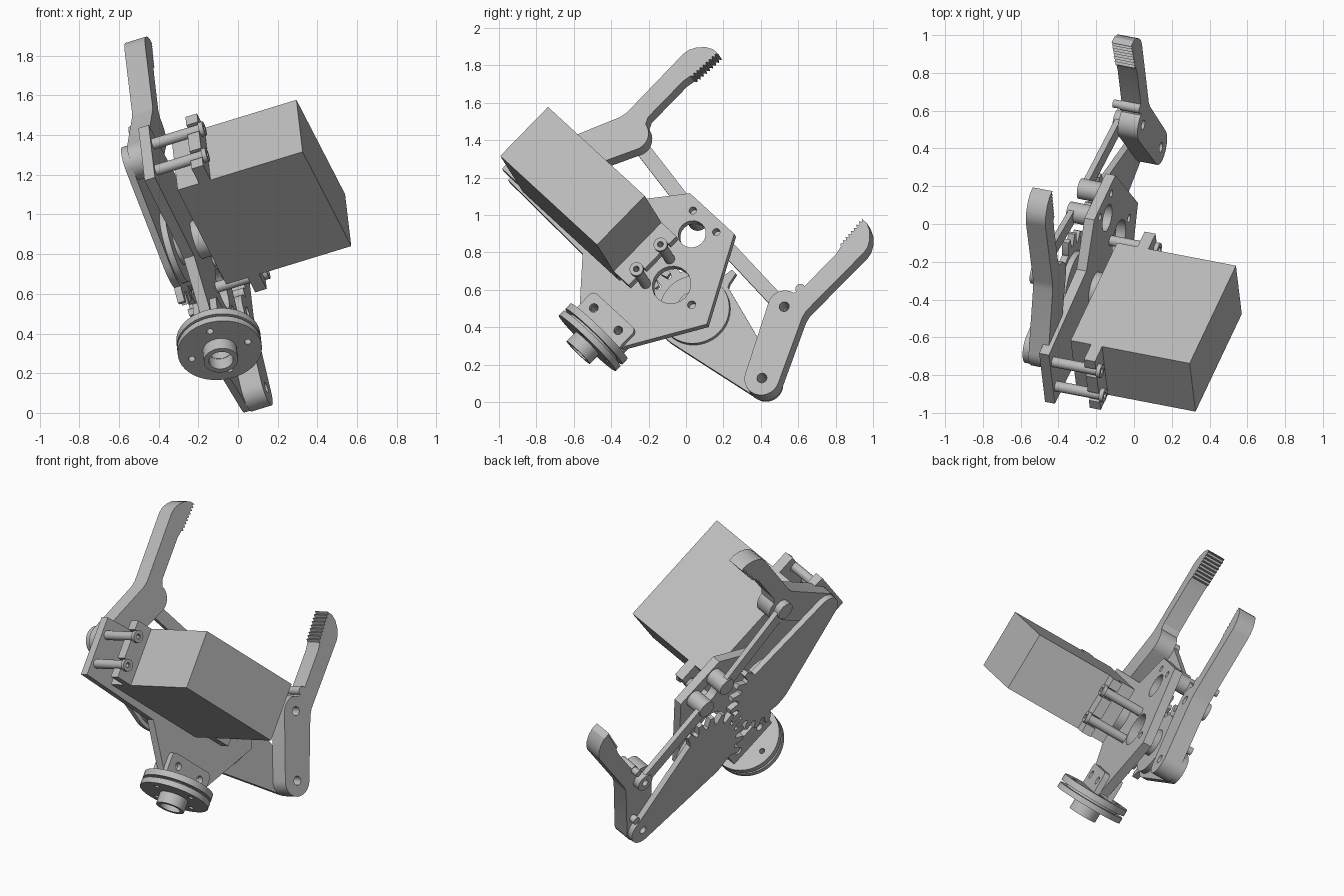
import bpy, bmesh
from math import sin, cos, radians, degrees, acos, atan2, hypot
from mathutils import Vector, Matrix

cube = bpy.data.objects.get("Cube")
if cube:
    bpy.data.objects.remove(cube)

grey = bpy.data.materials.new("plain grey")
grey.use_nodes = True
grey.diffuse_color = (0.5, 0.5, 0.5, 1)
grey.node_tree.nodes["Principled BSDF"].inputs["Base Color"].default_value = (0.5, 0.5, 0.5, 1)

# Tilted frame: U across the gripper, V along the fingers, W towards the servo
U = Vector((0.3295, 0.695, -0.639)).normalized()
W = U.cross(Vector((-0.0846, 0.6955, 0.7132))).normalized()
V = W.cross(U)
origin = U * -0.598


def frame(x, y, z, o):
    m = Matrix((x, y, z)).transposed().to_4x4()
    m.translation = o
    return m


PLANE = frame(U, V, W, origin)
FLANGE = frame(U, -W, V, origin + W * 0.1)
parts = []


def arc(cx, cy, r, a0, a1, n=16):
    steps = [radians(a0 + (a1 - a0) * i / n) for i in range(n + 1)]
    return [(cx + r * cos(a), cy + r * sin(a)) for a in steps]


def circle(cx, cy, r, n=32):
    return arc(cx, cy, r, 0, 360 - 360 / n, n - 1)


def rect(x0, x1, y0, y1):
    return [(x0, y0), (x1, y0), (x1, y1), (x0, y1)]


def hull(a, ra, b, rb):
    """Outline round two circles, for links and arms."""
    dx, dy = b[0] - a[0], b[1] - a[1]
    d = degrees(atan2(dy, dx))
    t = degrees(acos((ra - rb) / hypot(dx, dy)))
    return arc(*b, rb, d - t, d + t) + arc(*a, ra, d + t, d + 360 - t)


def plate(name, outline, w0, w1, holes=(), side=1, where=PLANE):
    """Extrude a flat outline with holes between two heights."""
    curve = bpy.data.curves.new(name, "CURVE")
    curve.dimensions = "2D"
    curve.fill_mode = "BOTH"
    curve.extrude = (w1 - w0) / 2
    for loop in [outline] + [circle(*h, 20) for h in holes]:
        spline = curve.splines.new("POLY")
        spline.points.add(len(loop) - 1)
        for p, (x, y) in zip(spline.points, loop):
            p.co = (x * side, y, 0, 1)
        spline.use_cyclic_u = True
    temp = bpy.data.objects.new("temp", curve)
    bpy.context.collection.objects.link(temp)
    mesh = bpy.data.meshes.new_from_object(temp)
    bpy.data.objects.remove(temp)
    mesh.transform(where @ Matrix.Translation((0, 0, (w0 + w1) / 2)))
    bm = bmesh.new()
    bm.from_mesh(mesh)
    bmesh.ops.remove_doubles(bm, verts=bm.verts, dist=0.0002)
    bmesh.ops.recalc_face_normals(bm, faces=bm.faces)
    bm.to_mesh(mesh)
    bm.free()
    mesh.materials.clear()
    mesh.materials.append(grey)
    mesh.name = name
    ob = bpy.data.objects.new(name, mesh)
    bpy.context.collection.objects.link(ob)
    parts.append(ob)
    return ob


# Chassis plate with servo mount on one side
plate("chassis_plate",
      [(-0.17, 0.829), (0.17, 0.829), (0.416, 0.373), (0.16, -0.03), (-0.16, -0.03),
       (-0.366, 0.2), (-0.96, 0.22), (-0.96, 0.59), (-0.35, 0.62)], 0.065, 0.12,
      [(0, 0.675, 0.075), (0.118, 0.4, 0.105), (0.09, 0.771, 0.02), (-0.09, 0.771, 0.02),
       (0.278, 0.394, 0.022), (0.094, 0.023, 0.022), (-0.094, 0.023, 0.022)])

# Servo body, slotted mounting tab and posts
plate("servo_body", rect(-0.826, -0.082, 0.22, 0.587), 0.195, 0.865)
post_v = (0.31, 0.495)
right_edge = [(0.033, 0.22)]
for v in post_v:
    right_edge += [(0.033, v - 0.033)] + arc(0.005, v, 0.033, 270, 90, 10) + [(0.033, v + 0.033)]
right_edge.append((0.033, 0.587))
left_edge = [(-0.908 - x, y) for x, y in reversed(right_edge)]
plate("servo_tab", right_edge + left_edge, 0.31, 0.372)
for u in (0.008, -0.916):
    for v in post_v:
        plate("mount_post", circle(u, v, 0.028), 0.12, 0.385, [(u, v, 0.013)])
        plate("post_head", circle(u, v, 0.037), 0.372, 0.395, [(u, v, 0.016)])
plate("servo_shaft", circle(-0.272, 0.395, 0.1), 0.0, 0.2)


# Toothed sector that carries an arm
def gear_arm(angle, phase):
    length, body, tip = 0.575, 0.215, 0.088
    t = degrees(acos((body - tip) / length))
    pts = arc(length * cos(radians(angle)), length * sin(radians(angle)), tip, angle - t, angle + t)
    pts += arc(0, 0, body, angle + t, angle + t + 6, 3)
    for k in range(9):
        a = 90 + phase + 18 * k
        for da, r in ((-6.5, 0.236), (-3, 0.296), (3, 0.296), (6.5, 0.236)):
            pts.append((r * cos(radians(a + da)), r * sin(radians(a + da))))
    pts += arc(0, 0, body, 248, 360 + angle - t, 16)
    return [(x + 0.272, y + 0.395) for x, y in pts]


# Finger outline with serrated grip
def finger(base, knuckle):
    grip = []
    for i in range(9):
        v = 1.355 - 0.022 * i
        grip += [(0.618 + 0.0015 * i, v), (0.634 + 0.0015 * i, v - 0.011)]
    pts = arc(*base, 0.095, 208, 388)
    pts += [(0.768, 0.75), (0.759, 0.79), (0.762, 1.23), (0.755, 1.265), (0.735, 1.3),
            (0.7, 1.335), (0.66, 1.355)]
    pts += grip + [(0.655, 1.121), (0.655, 0.85), (0.645, 0.83)]
    return pts + arc(*knuckle, 0.09, 100, 208)


for label, side, angle, phase, du, dv in (("right", 1, -3.3, 0, 0, 0), ("left", -1, 9.6, 9, -0.006, 0.129)):
    base, knuckle, inner = (0.845, 0.362), (0.653, 0.725), (0.088, 0.765)
    pivot = (0.272, 0.395)
    outline = [(x + du, y + dv) for x, y in finger(base, knuckle)]
    base = (base[0] + du, base[1] + dv)
    knuckle = (knuckle[0] + du, knuckle[1] + dv)

    def drill(points, r):
        return [(x * side, y, r) for x, y in points]

    plate(label + "_finger", outline, -0.012, 0.098, drill([base, knuckle], 0.027), side)
    screws = arc(*pivot, 0.135, 45, 315, 3)
    plate(label + "_gear_arm", gear_arm(angle, phase), -0.048, -0.012,
          drill(screws + [pivot, base], 0.024), side)
    plate(label + "_gear_disc", circle(*pivot, 0.19, 48), -0.012, 0.02, drill(screws, 0.02), side)
    plate(label + "_gear_hub", circle(*pivot, 0.085), 0.02, 0.065, drill([pivot], 0.03), side)
    # Parallel link with raised ends
    plate(label + "_link", hull(inner, 0.04, knuckle, 0.04), -0.045, -0.014,
          drill([inner, knuckle], 0.022), side)
    for p, w0, w1 in ((inner, -0.055, 0.065), (knuckle, -0.055, -0.012)):
        plate(label + "_link_boss", circle(*p, 0.055), w0, w1, drill([p], 0.022), side)

# Mounting feet above and below the chassis plate
for name, w0, w1 in (("upper_foot", 0.12, 0.155), ("lower_foot", 0.03, 0.065)):
    foot = [(-0.165, -0.06), (0.165, -0.06)]
    foot += arc(0.135, 0.06, 0.03, 0, 90, 6) + arc(-0.135, 0.06, 0.03, 90, 180, 6)
    plate(name, foot, w0, w1, [(0.094, 0.023, 0.024), (-0.094, 0.023, 0.024)])

# Round wrist flange: two discs and a hollow boss
bolts = [(x, y, 0.017) for x, y in arc(0, 0, 0.15, 0, 270, 3)]
plate("flange_back_disc", circle(0, 0, 0.213, 48), -0.085, -0.045, bolts + [(0, 0, 0.03)], where=FLANGE)
plate("flange_spacer", circle(0, 0, 0.17, 48), -0.1, -0.085, bolts + [(0, 0, 0.06)], where=FLANGE)
plate("flange_front_disc", circle(0, 0, 0.213, 48), -0.135, -0.1, bolts + [(0, 0, 0.06)], where=FLANGE)
plate("flange_boss", circle(0, 0, 0.087), -0.205, -0.135, [(0, 0, 0.062)], where=FLANGE)

# Smooth the round walls and keep the edges sharp
bpy.ops.object.select_all(action="DESELECT")
for ob in parts:
    ob.select_set(True)
bpy.context.view_layer.objects.active = parts[0]
bpy.ops.object.shade_smooth_by_angle(angle=radians(25))
